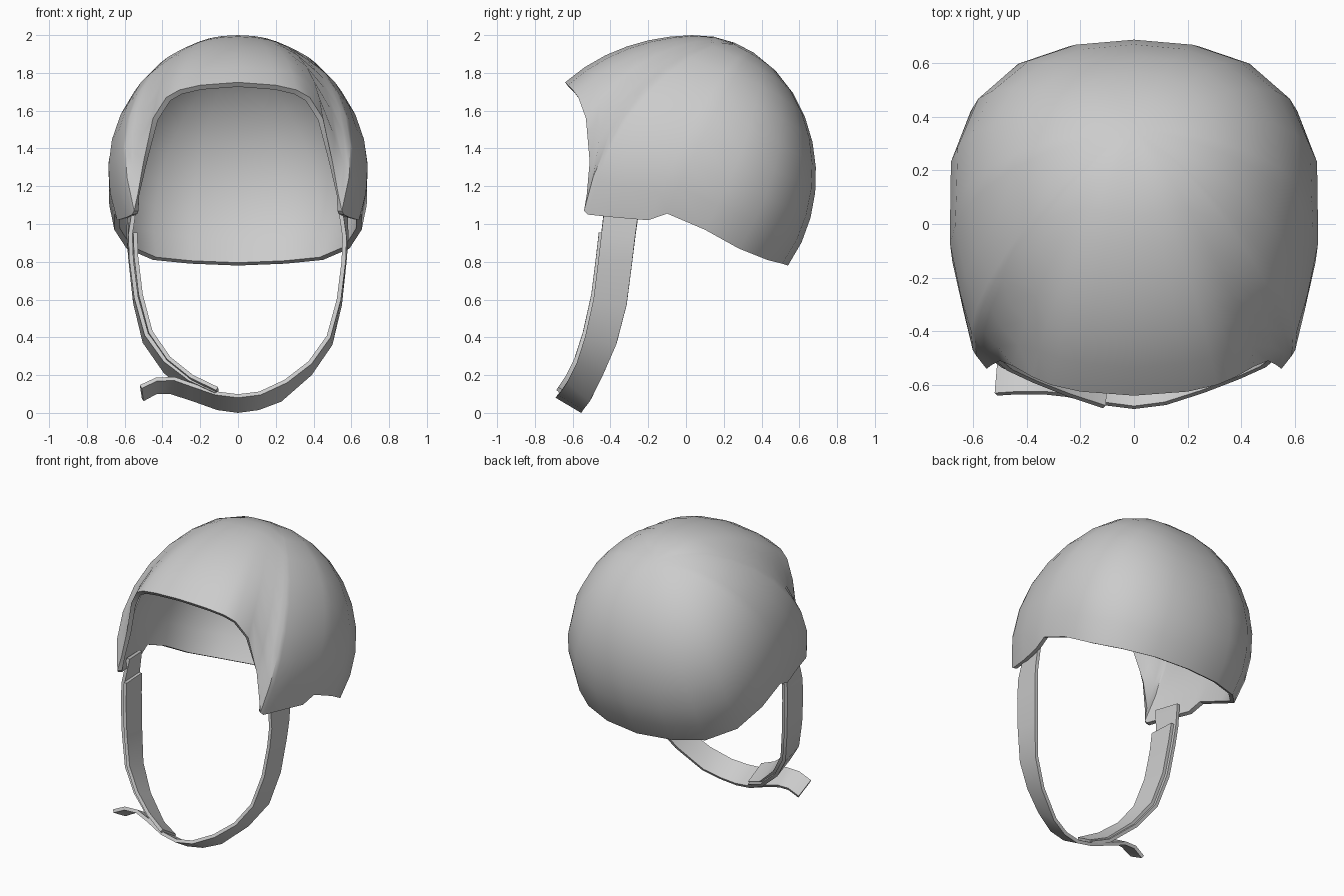
import bpy, math
from mathutils import Vector

if "Cube" in bpy.data.objects:
    bpy.data.objects.remove(bpy.data.objects["Cube"])


def finish(name, verts, faces, thickness):
    """Make an object from a sheet, thicken it inward and shade it."""
    me = bpy.data.meshes.new(name)
    me.from_pydata([tuple(v) for v in verts], [], faces)
    ob = bpy.data.objects.new(name, me)
    bpy.context.collection.objects.link(ob)
    bpy.ops.object.select_all(action='DESELECT')
    bpy.context.view_layer.objects.active = ob
    ob.select_set(True)
    mod = ob.modifiers.new("thickness", 'SOLIDIFY')
    mod.thickness, mod.offset = thickness, -1
    bpy.ops.object.modifier_apply(modifier=mod.name)
    bpy.ops.object.shade_smooth_by_angle(angle=math.radians(35))
    return ob


# --- Shell: ribs running over a rounded dome from a pole to the rim
CENTRE = Vector((0, 0.05, 1.25))


def dome_radius(d):
    p, b = (2.4, 0.64) if d.y > 0 else (2.0, 0.926)
    u = (abs(d.x) / 0.69) ** p + (abs(d.y) / b) ** p
    return 1 / math.sqrt(u ** (2 / p) + (d.z / 0.75) ** 2)


# Rim of one half, from front centre to back centre
half_rim = [(0, -0.64, 1.75), (0.2, -0.625, 1.735), (0.31, -0.60, 1.71),
            (0.38, -0.57, 1.67), (0.45, -0.53, 1.56), (0.50, -0.51, 1.33),
            (0.53, -0.525, 1.16), (0.55, -0.54, 1.07), (0.56, -0.52, 1.05),
            (0.59, -0.38, 1.035), (0.64, -0.2, 1.02), (0.655, -0.1, 1.055),
            (0.655, 0.1, 0.97), (0.59, 0.28, 0.87), (0.45, 0.43, 0.81),
            (0.25, 0.51, 0.79), (0, 0.54, 0.78)]
rim = half_rim + [(-x, y, z) for x, y, z in half_rim[-2:0:-1]]
pole = Vector((0, 0.35, 0.75)).normalized()
RINGS, n = 9, len(rim)
verts = [CENTRE + pole * dome_radius(pole)]
for r in range(1, RINGS + 1):
    s = r / RINGS
    for p in rim:
        v = Vector(p) - CENTRE
        end = v.normalized()
        fit = v.length / dome_radius(end)
        d = pole.slerp(end, s)
        verts.append(CENTRE + d * dome_radius(d) * (1 + (fit - 1) * s ** 3))
faces = [(0, 1 + i, 1 + (i + 1) % n) for i in range(n)]
for r in range(RINGS - 1):
    a, b = 1 + r * n, 1 + (r + 1) * n
    faces += [(a + i, b + i, b + (i + 1) % n, a + (i + 1) % n) for i in range(n)]
finish("helmet_shell", verts, faces, 0.03)


# --- Straps: ribbons between a front edge and a back edge
def ribbon(name, front, back, thickness=0.022):
    k = len(front)
    fs = [(i, i + 1, k + i + 1, k + i) for i in range(k - 1)]
    return finish(name, list(front) + list(back), fs, thickness)


def mirrored(points, scale=1.0, dy=0.0, dz=0.0):
    """Left-hand copy running from the chin upward."""
    return [(-x * scale, y + dy, z + dz) for x, y, z in reversed(points)]


side_front = [(0.55, -0.43, 1.10), (0.575, -0.45, 0.93), (0.57, -0.465, 0.8),
              (0.545, -0.49, 0.6), (0.49, -0.535, 0.40), (0.39, -0.58, 0.26),
              (0.26, -0.63, 0.16), (0.12, -0.675, 0.095)]
side_back = [(0.58, -0.25, 1.08), (0.585, -0.27, 0.93), (0.575, -0.285, 0.8),
             (0.55, -0.315, 0.57), (0.50, -0.37, 0.36), (0.39, -0.44, 0.2),
             (0.23, -0.51, 0.06), (0.11, -0.545, 0.015)]
tail_front = [(0, -0.69, 0.08), (-0.12, -0.675, 0.095), (-0.25, -0.645, 0.14),
              (-0.34, -0.635, 0.172), (-0.43, -0.635, 0.168), (-0.51, -0.64, 0.13)]
tail_back = [(0, -0.555, 0.0), (-0.11, -0.545, 0.015), (-0.25, -0.53, 0.065),
             (-0.36, -0.51, 0.1), (-0.43, -0.51, 0.1), (-0.5, -0.52, 0.062)]

# Right side, chin and free tail
ribbon("chin_strap", side_front + tail_front, side_back + tail_back)
# Left side hanging from the shell
ribbon("left_strap", mirrored(side_front, 1.01, 0, 0.012),
       mirrored(side_back, 1.01, 0, 0.012))
# Doubled-back end lying inside the left strap
ribbon("inner_strap_end", mirrored(side_front[1:], 0.965, -0.012, 0.025),
       mirrored(side_back[1:], 0.965, -0.012, 0.025))
